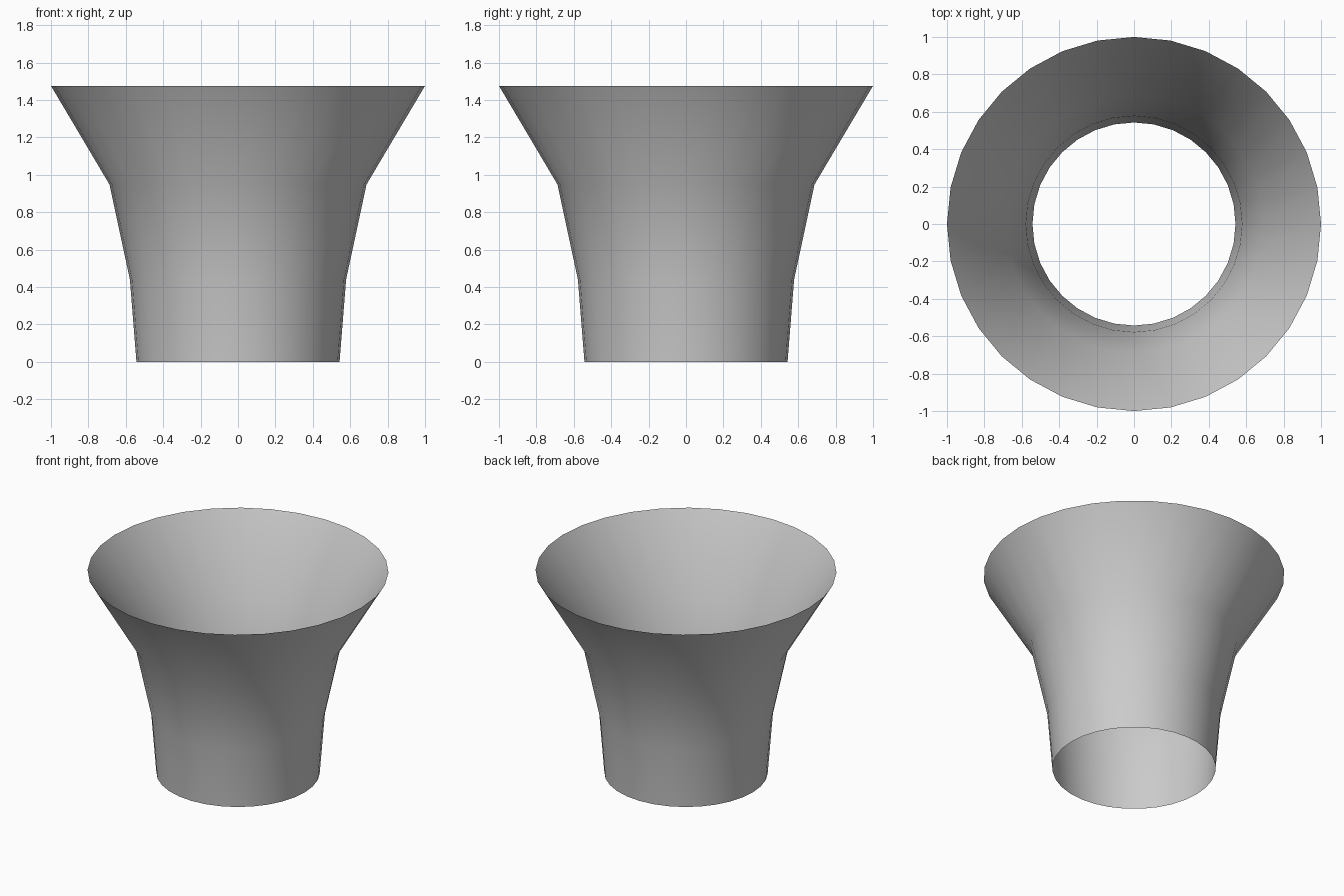
import bpy, bmesh
from math import cos, sin, tau

if "Cube" in bpy.data.objects:
    bpy.data.objects.remove(bpy.data.objects["Cube"])

SIDES = 32
# (radius, height) of the flared wall, bottom to top
PROFILE = [(0.543, 0.0), (0.578, 0.44), (0.687, 0.948), (1.0, 1.476)]

# Open, thin-walled flared tube: stacked rings joined with quads
bm = bmesh.new()
rings = [[bm.verts.new((r * cos(tau * i / SIDES), r * sin(tau * i / SIDES), z))
          for i in range(SIDES)] for r, z in PROFILE]
for low, high in zip(rings, rings[1:]):
    for i in range(SIDES):
        j = (i + 1) % SIDES
        face = bm.faces.new((low[i], low[j], high[j], high[i]))
        face.smooth = True

mesh = bpy.data.meshes.new("flared_tube")
bm.to_mesh(mesh)
bm.free()
tube = bpy.data.objects.new("flared_tube", mesh)
bpy.context.collection.objects.link(tube)
